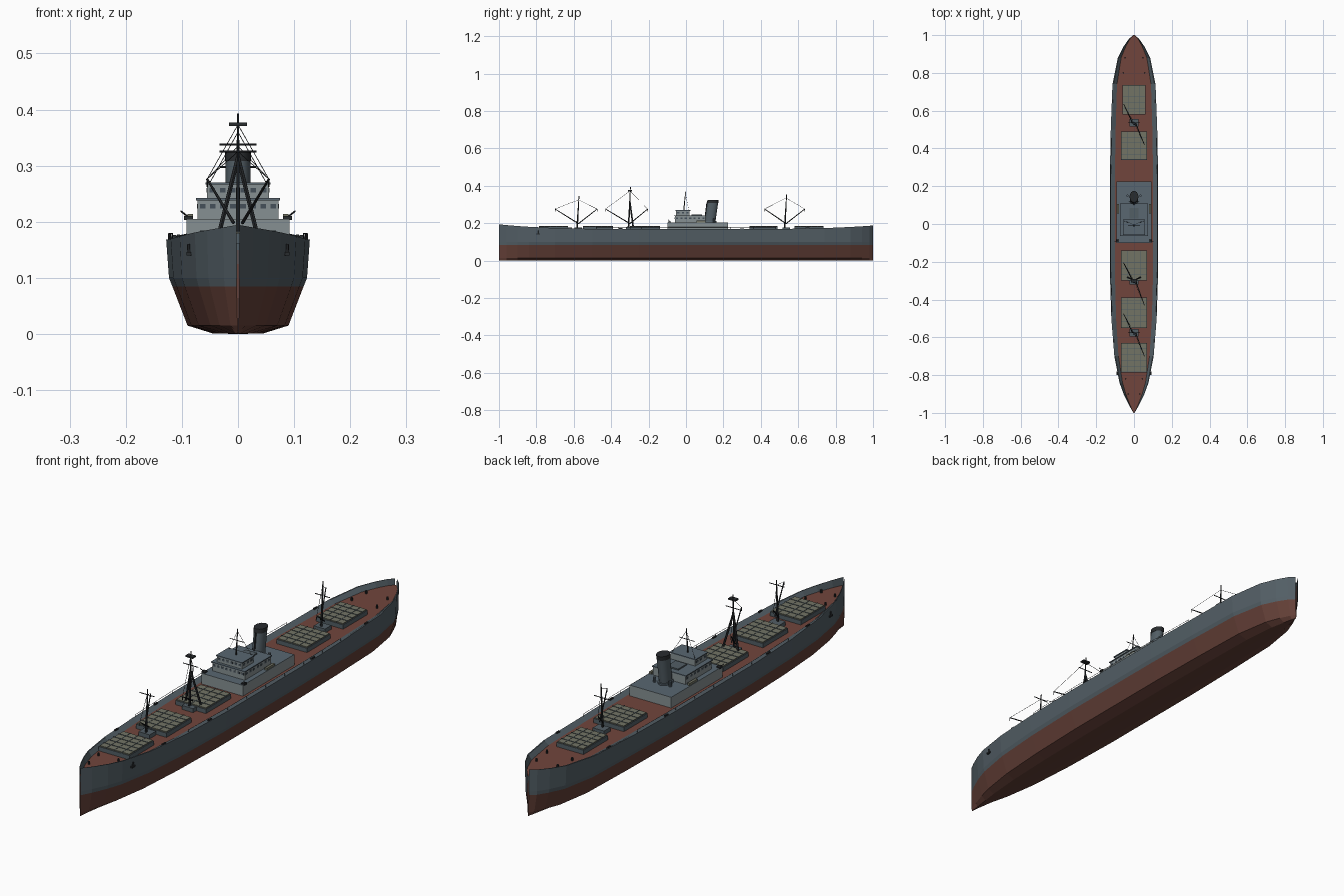
import bpy, bmesh, math
from mathutils import Vector

cube = bpy.data.objects.get("Cube")
if cube:
    bpy.data.objects.remove(cube, do_unlink=True)


def material(name, r, g, b):
    m = bpy.data.materials.new(name)
    m.use_nodes = True
    m.diffuse_color = (r, g, b, 1)
    m.node_tree.nodes["Principled BSDF"].inputs["Base Color"].default_value = (r, g, b, 1)
    return m


HULL = material("hull grey", .085, .112, .13)
RED = material("underwater red", .125, .05, .038)
DECK = material("deck brown", .165, .06, .045)
WALL = material("house pale grey", .24, .28, .29)
ROOF = material("house deck blue grey", .1, .135, .165)
COVER = material("hatch canvas", .17, .175, .13)
DARK = material("dark metal", .022, .025, .028)
GLASS = material("window glass", .06, .08, .1)


def finish(bm, name, *mats):
    mesh = bpy.data.meshes.new(name)
    bmesh.ops.recalc_face_normals(bm, faces=bm.faces)
    bm.to_mesh(mesh)
    bm.free()
    for m in mats:
        mesh.materials.append(m)
    ob = bpy.data.objects.new(name, mesh)
    bpy.context.collection.objects.link(ob)
    return ob


def box(name, mat, x0, x1, y0, y1, z0, z1, top=None):
    bm = bmesh.new()
    bmesh.ops.create_cube(bm, size=1)
    for v in bm.verts:
        v.co = ((x0 + x1) / 2 + v.co.x * (x1 - x0), (y0 + y1) / 2 + v.co.y * (y1 - y0),
                (z0 + z1) / 2 + v.co.z * (z1 - z0))
    bm.normal_update()
    for f in bm.faces:
        f.material_index = int(top is not None and f.normal.z > .5)
    return finish(bm, name, mat, *([top] if top else []))


def rod(name, a, b, r, mat=DARK, sides=6, tip=None):
    a, b = Vector(a), Vector(b)
    bm = bmesh.new()
    bmesh.ops.create_cone(bm, cap_ends=True, segments=sides, radius1=r,
                          radius2=r if tip is None else tip, depth=(b - a).length)
    ob = finish(bm, name, mat)
    ob.location = (a + b) / 2
    ob.rotation_euler = (b - a).to_track_quat('Z', 'Y').to_euler()
    return ob


# Hull: half sections lofted from bow to stern, then mirrored
STATIONS = [(-1, .003), (-.96, .026), (-.9, .055), (-.84, .077), (-.7, .104), (-.5, .12),
            (-.25, .128), (.25, .128), (.5, .123), (.74, .114), (.88, .086), (.94, .055),
            (.98, .027), (1, .004)]
DECK_Z = .162


def half_width(y):
    for (ya, wa), (yb, wb) in zip(STATIONS, STATIONS[1:]):
        if ya <= y <= yb:
            return wa + (wb - wa) * (y - ya) / (yb - ya)


def rim_z(y):
    return .168 + (.026 if y < 0 else .02) * abs(y) ** 4


def section(y, w):
    full = w / .128
    return [(0, 0), (.045 * full ** 1.4, .001), (.09 * full ** 1.2, .015),
            (.117 * full, .085), (.123 * full, .1), (w, rim_z(y)),
            (w * .95, rim_z(y)), (w * .79, DECK_Z), (0, DECK_Z)]


bm = bmesh.new()
rings = [[bm.verts.new((x, y, z)) for x, z in section(y, w)] for y, w in STATIONS]
for a, b in zip(rings, rings[1:]):
    for i in range(len(a) - 1):
        f = bm.faces.new((a[i], a[i + 1], b[i + 1], b[i]))
        f.material_index = 1 if i < 3 else 2 if i == 7 else 0
for ring in (rings[0], rings[-1]):
    bm.faces.new(ring[:4] + [ring[-1]]).material_index = 1
    bm.faces.new(ring[3:])
hull = finish(bm, "hull", HULL, RED, DECK)
hull.modifiers.new("mirror", 'MIRROR').merge_threshold = .0001

# Cargo hatches with battens over the covers
for n, (y0, y1, w) in enumerate([(-.785, -.63, .068), (-.55, -.39, .068), (-.3, -.14, .068),
                                 (.34, .49, .068), (.58, .735, .06)], 1):
    box(f"hatch_coaming_{n}", HULL, -w, w, y0, y1, DECK_Z, .179)
    box(f"hatch_cover_{n}", COVER, -w + .003, w - .003, y0 + .003, y1 - .003, .179, .183)
    for k in range(1, 5):
        y = y0 + (y1 - y0) * k / 5
        box(f"hatch_batten_{n}_{k}", HULL, -w, w, y - .0012, y + .0012, .179, .1845)
    for k in (-1, 0, 1):
        box(f"hatch_strap_{n}_{k}", HULL, k * w / 2 - .001, k * w / 2 + .001, y0, y1, .179, .184)

# Cargo masts with crosstrees, booms and rigging
for n, (y, top, cross, fore, aft) in enumerate([(-.575, .345, .325, -.7, -.475),
                                                (-.3, .393, .338, -.43, -.205),
                                                (.535, .355, .298, .42, .635)], 1):
    rod(f"mast_{n}", (0, y - .008, DECK_Z), (0, y + .003, top), .0048, tip=.002)
    rod(f"crosstree_{n}", (-.033, y, cross), (.033, y, cross), .0018)
    box(f"winch_base_{n}", HULL, -.025, .025, y - .02, y + .02, DECK_Z, .178)
    for side, tip_y in ((1, fore), (-1, aft)):
        tip = (.055 * side, tip_y, .276)
        rod(f"boom_{n}_{side}", (.008 * side, y, .198), tip, .003, tip=.002)
        rod(f"topping_line_{n}_{side}", tip, (0, y, top - .02), .0008, sides=4)
        rod(f"fall_line_{n}_{side}", tip, (tip[0], tip_y, .262), .0012, sides=4)
for s in (-1, 1):
    rod("tripod_leg", (s * .038, -.28, DECK_Z), (0, -.3, .315), .0042)
box("lookout_platform", DARK, -.016, .016, -.31, -.29, .371, .377)

# Deck houses: pale walls, overhanging blue-grey roofs
TIERS = [("main_house", .092, -.1, .225, DECK_Z, .205),
         ("officer_house", .072, -.06, .105, .205, .24),
         ("bridge", .055, -.053, .02, .24, .268)]
for name, w, y0, y1, z0, z1 in TIERS:
    box(name, WALL, -w, w, y0, y1, z0, z1, ROOF)
    if name != "main_house":
        box(name + "_roof", ROOF, -w - .003, w + .003, y0 - .004, y1 + .003, z1 - .002, z1 + .002)

# Windows on the front and sides of the upper houses
for name, w, y0, y1, z0, z1 in TIERS[1:]:
    zc, count = z1 - .012, int(w / .009)
    for k in range(count):
        x = (k - (count - 1) / 2) * 2 * w / count
        box(name + "_front_window", GLASS, x - .005, x + .005, y0 - .001, y0 + .002, zc - .004, zc + .004)
    sides = int((y1 - y0) / .022)
    for k in range(sides):
        y = y0 + (k + .5) * (y1 - y0) / sides
        for s in (-1, 1):
            box(name + "_side_window", GLASS, s * w - .001, s * w + .001, y - .006, y + .006, zc - .004, zc + .004)

# Raked oval funnel with a dark top band
def oval_tube(name, mat, z0, z1, grow):
    bm = bmesh.new()
    bmesh.ops.create_cone(bm, cap_ends=True, segments=20, radius1=1, radius2=1, depth=1)
    for v in bm.verts:
        z = z0 + (v.co.z + .5) * (z1 - z0)
        v.co = (v.co.x * .022 * grow, v.co.y * .029 * grow + .128 + (z - .205) * .14, z)
    for f in bm.faces:
        f.smooth = len(f.verts) == 4
    return finish(bm, name, mat)


oval_tube("funnel", HULL, .205, .318, 1)
oval_tube("funnel_band", DARK, .308, .325, 1.05)
oval_tube("funnel_foot", ROOF, .205, .212, 1.2)
rod("funnel_whistle", (0, .1, .21), (0, .112, .31), .003)

# Signal mast on the bridge
rod("signal_mast", (0, -.012, .268), (0, -.002, .37), .003, tip=.0015)
rod("signal_yard", (-.033, -.006, .325), (.033, -.006, .325), .0015)
box("bridge_hatch", HULL, -.025, .025, .03, .085, .242, .247)
for s in (-1, 1):
    rod("house_vent", (s * .035, .15, .205), (s * .035, .15, .225), .006, ROOF, 8)
    rod("signal_stay", (s * .05, .015, .27), (0, -.003, .36), .0007, sides=4)

# Guns, rafts, anchors, bollards and rails on both sides
for s in (-1, 1):
    box("gun_tub", DARK, s * .088 - .008, s * .088 + .008, -.095, -.079, .203, .21)
    rod("gun_barrel", (s * .088, -.087, .208), (s * .102, -.095, .219), .0016)
    box("life_raft", COVER, s * .085 - .005, s * .085 + .005, .055, .105, .205, .214)
    rod("anchor_shank", (s * .088, -.79, .16), (s * .087, -.79, .142), .003)
    box("anchor_fluke", DARK, s * .086 - .006, s * .086 + .006, -.8, -.78, .14, .146)
    for y in (-.9, -.82, .8, .88):
        rod("bollard", (s * half_width(y) * .55, y, DECK_Z), (s * half_width(y) * .55, y, .174), .004, sides=8)
    for k in range(9):
        y = -.48 + k * .12
        x = s * half_width(y) * .965
        rod("rail_post", (x, y, .166), (x, y, .179), .001, sides=4)
        if k < 8:
            x2 = s * half_width(y + .12) * .965
            rod("hand_rail", (x, y, .179), (x2, y + .12, .179), .0009, sides=4)
    for y in (-.62, -.35, .3, .65):
        x = s * half_width(y) * .96
        box("fairlead", DARK, x - .003, x + .003, y - .01, y + .01, rim_z(y) - .002, rim_z(y) + .005)
